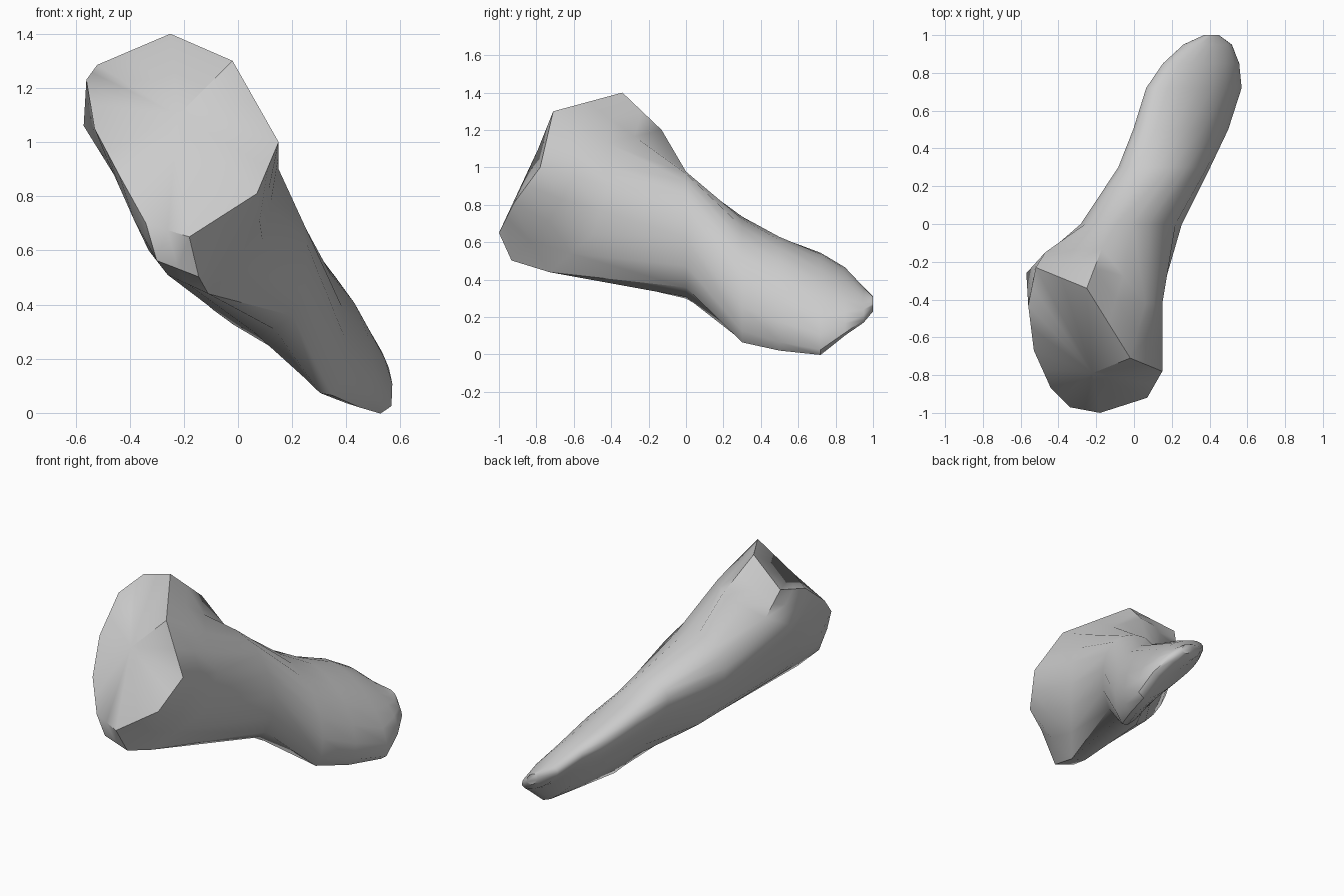
import bpy, bmesh, math
from mathutils import Vector

if "Cube" in bpy.data.objects:
    bpy.data.objects.remove(bpy.data.objects["Cube"])

# Slanted end: outline of the cut face, clockwise from the top
face_rim = [(-.25, -.34, 1.40), (-.02, -.71, 1.30), (.15, -.78, 1.0), (.07, -.92, .81), (-.18, -1, .65),
            (-.34, -.97, .70), (-.44, -.87, .88), (-.53, -.67, 1.05), (-.56, -.43, 1.23), (-.52, -.23, 1.285)]
# Matching outline just behind the face, where the flare meets the shaft
flare = [(-.17, -.13, 1.20), (.06, -.42, 1.13), (.15, -.42, .90), (.09, -.5, .64), (-.11, -.73, .44),
         (-.26, -.78, .51), (-.33, -.70, .60), (-.44, -.48, .85), (-.57, -.26, 1.06), (-.47, -.15, 1.12)]
# Rounding of the heel below the face: how far each point is pushed forward and down
heel = [0, 0, 0, .03, .085, .085, .05, .02, 0, 0]
# Parameter angle of each lengthwise line around the shaft
angles = [125, 90, 55, 15, -35, -75, -110, -143, -172, -208]
# Shaft sections: y, x min, x max, z min, z max, skew in degrees, sideways bulge
sections = [(0, -.29, .25, .29, .97, 108, .03), (.3, -.09, .39, .055, .725, 133, .08),
            (.5, -.01, .49, .015, .62, 137, .07), (.72, .06, .57, -.005, .54, 143, .04),
            (.85, .15, .56, .10, .465, 146, .02), (.95, .26, .52, .17, .36, 140, 0),
            (1.0, .37, .45, .23, .31, 120, 0)]


def doubled(points):
    """Insert a midpoint on every edge of a closed outline."""
    pts = [Vector(p) for p in points]
    out = []
    for i, p in enumerate(pts):
        out += [p, (p + pts[(i + 1) % len(pts)]) / 2]
    return out


def skewed_oval(y, x0, x1, z0, z1, skew, bulge):
    """Leaning oval that fills the given x and z range, flatter on its lower left."""
    ring = []
    for i, a in enumerate(angles):
        following = angles[i + 1] if i + 1 < len(angles) else angles[0] - 360
        for deg in (a, (a + following) / 2):
            t = math.radians(deg)
            s = bulge * .7 * math.sin(t + math.radians(180 - skew) / 2) ** 2
            ring.append(Vector(((x0 + x1) / 2 + (x1 - x0) / 2 * math.cos(t) + s, y,
                                (z0 + z1) / 2 + (z1 - z0) / 2 * math.cos(t - math.radians(skew)) + s)))
    return ring


# Loft the rings into one closed body
bm = bmesh.new()
middle = [(Vector(a) + Vector(b)) / 2 + Vector((0, -h * .8, -h * .5))
          for a, b, h in zip(face_rim, flare, heel)]
rings = [doubled(face_rim), doubled(middle), doubled(flare)] + [skewed_oval(*s) for s in sections]
loops = [[bm.verts.new(p) for p in r] for r in rings]
for a, b in zip(loops, loops[1:]):
    for i in range(len(a)):
        j = (i + 1) % len(a)
        bm.faces.new((a[i], a[j], b[j], b[i]))

# Slightly domed cut face and blunt tip
centre = bm.verts.new((-.22, -.79, 1.10))
for i in range(len(loops[0])):
    bm.faces.new((loops[0][i], centre, loops[0][(i + 1) % len(loops[0])]))
bm.faces.new(loops[-1])
bmesh.ops.recalc_face_normals(bm, faces=bm.faces)

mesh = bpy.data.meshes.new("tapered_shaft")
bm.to_mesh(mesh)
bm.free()
body = bpy.data.objects.new("tapered_shaft", mesh)
bpy.context.collection.objects.link(body)

# Smooth shaft with a crisp rim
bpy.context.view_layer.objects.active = body
body.select_set(True)
bpy.ops.object.shade_smooth_by_angle(angle=math.radians(48))
